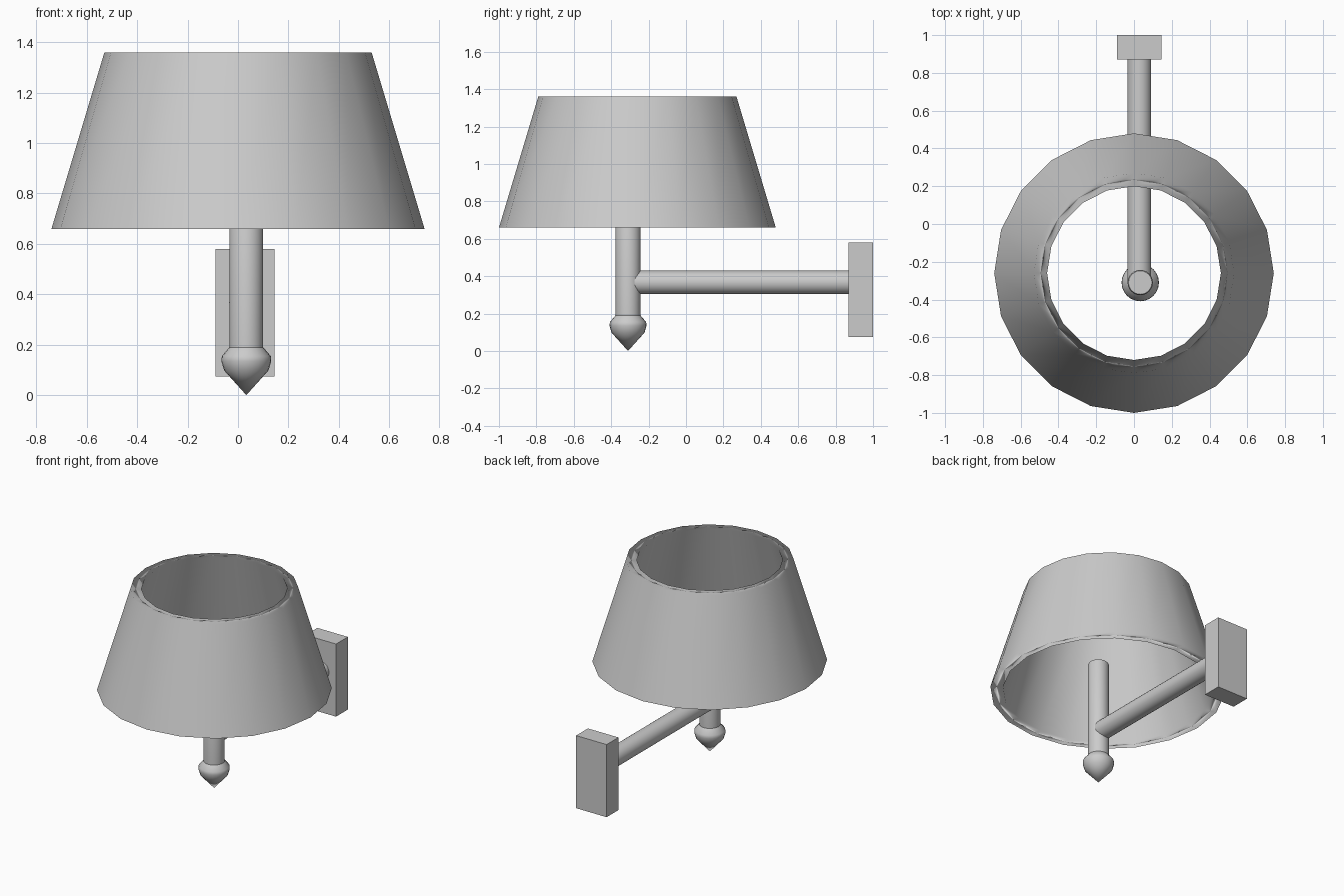
import bpy, bmesh, math
from mathutils import Matrix, Vector

if "Cube" in bpy.data.objects:
    bpy.data.objects.remove(bpy.data.objects["Cube"])


def lathe(name, profile, sides, loc, closed=False):
    """Spin an (r, z) profile around a vertical axis; r = 0 points become poles."""
    bm = bmesh.new()
    rings = []
    for r, z in profile:
        if r == 0:
            rings.append([bm.verts.new((0, 0, z))] * sides)
        else:
            rings.append([bm.verts.new((r * math.cos(2 * math.pi * i / sides),
                                        r * math.sin(2 * math.pi * i / sides), z))
                          for i in range(sides)])
    pairs = list(zip(rings, rings[1:]))
    if closed:
        pairs.append((rings[-1], rings[0]))
    for a, b in pairs:
        for i in range(sides):
            j = (i + 1) % sides
            bm.faces.new(list(dict.fromkeys((a[i], a[j], b[j], b[i]))))
    bmesh.ops.recalc_face_normals(bm, faces=bm.faces)
    return finish(name, bm, loc)


def finish(name, bm, loc):
    mesh = bpy.data.meshes.new(name)
    bm.to_mesh(mesh)
    bm.free()
    ob = bpy.data.objects.new(name, mesh)
    ob.location = loc
    bpy.context.collection.objects.link(ob)
    return ob


def smooth(ob, angle=35):
    bpy.ops.object.select_all(action='DESELECT')
    ob.select_set(True)
    bpy.context.view_layer.objects.active = ob
    bpy.ops.object.shade_smooth_by_angle(angle=math.radians(angle))


# Tapered, open shade with thick walls and softly shaded rims
shade = lathe("shade", [(0.74, 0.66), (0.53, 1.36), (0.46, 1.36), (0.66, 0.66)],
              20, (0, -0.26, 0), closed=True)
for p in shade.data.polygons:
    p.use_smooth = True
shade.modifiers.new("soft_rims", 'WEIGHTED_NORMAL').weight = 100

# Upright stem with a pointed finial at its foot
stem = lathe("stem", [(0, 0), (0.088, 0.098), (0.099, 0.135), (0.097, 0.155),
                      (0.067, 0.19), (0.067, 0.85), (0.062, 0.86), (0, 0.86)],
             24, (0.033, -0.31, 0))
smooth(stem)

# Horizontal arm from the stem to the wall plate
arm_length = 1.19
bm = bmesh.new()
bmesh.ops.create_cone(bm, cap_ends=True, segments=24, radius1=0.063, radius2=0.063,
                      depth=arm_length, matrix=Matrix.Rotation(math.pi / 2, 4, 'X'))
arm = finish("arm", bm, (0.028, -0.31 + arm_length / 2, 0.367))
smooth(arm)

# Wall plate
bm = bmesh.new()
bmesh.ops.create_cube(bm, size=1)
bmesh.ops.scale(bm, vec=Vector((0.235, 0.13, 0.505)), verts=bm.verts)
finish("wall_plate", bm, (0.028, 0.935, 0.3275))
